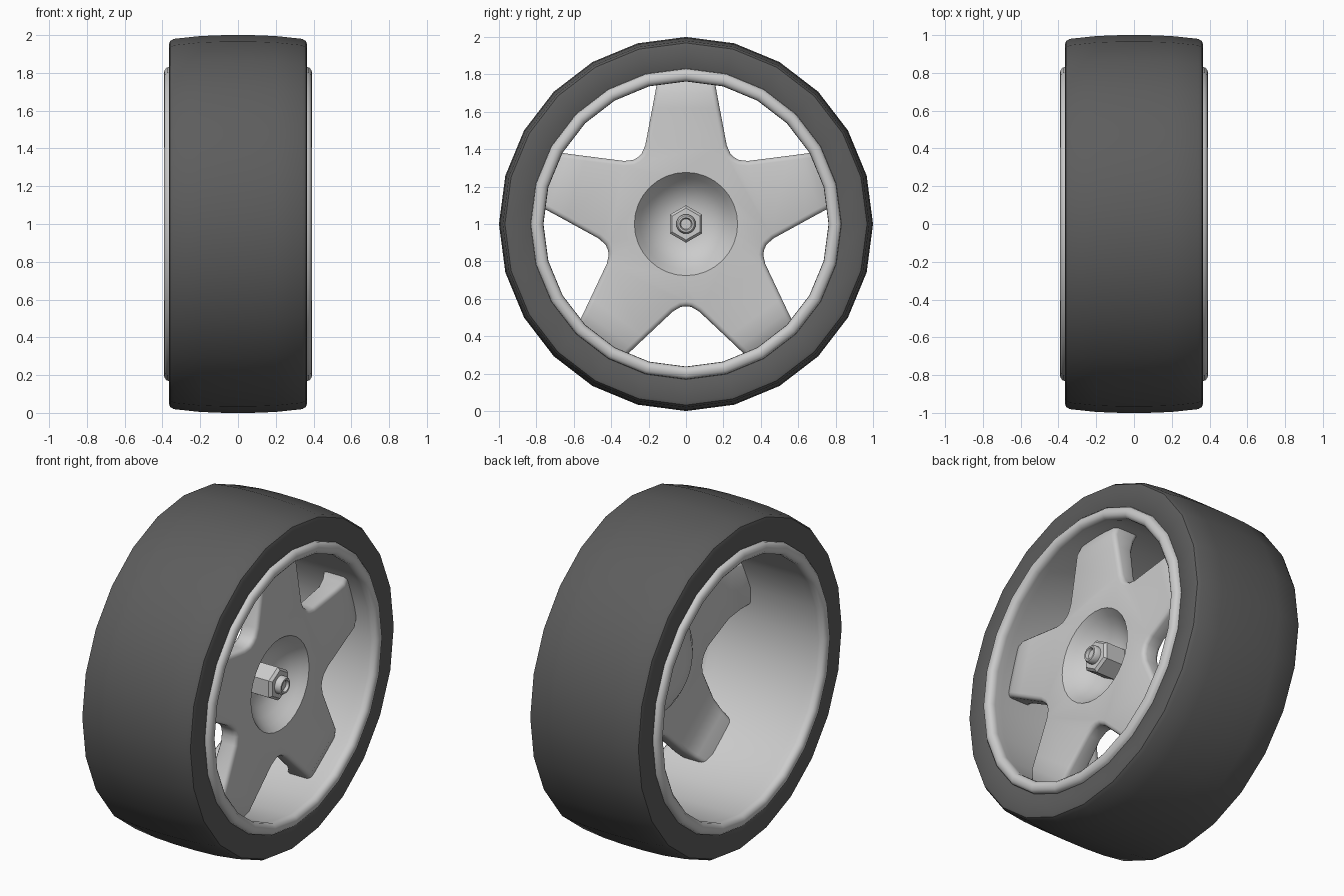
import bpy, bmesh, math

if "Cube" in bpy.data.objects:
    bpy.data.objects.remove(bpy.data.objects["Cube"])

DARK = bpy.data.materials.new("rubber")
DARK.diffuse_color = (0.11, 0.11, 0.11, 1)
DARK.use_nodes = True
DARK.node_tree.nodes["Principled BSDF"].inputs["Base Color"].default_value = DARK.diffuse_color


def finish(bm, name):
    bmesh.ops.remove_doubles(bm, verts=bm.verts, dist=1e-5)
    bmesh.ops.recalc_face_normals(bm, faces=bm.faces)
    me = bpy.data.meshes.new(name)
    bm.to_mesh(me)
    bm.free()
    ob = bpy.data.objects.new(name, me)
    bpy.context.collection.objects.link(ob)
    return ob


def smooth(ob, angle=35):
    bpy.ops.object.select_all(action='DESELECT')
    ob.select_set(True)
    bpy.context.view_layer.objects.active = ob
    bpy.ops.object.shade_smooth_by_angle(angle=math.radians(angle))


def lathe(name, profile, segs, closed=False):
    """Spin an (x, radius) profile about the wheel axle."""
    bm = bmesh.new()
    rings = []
    for i in range(segs):
        a = math.pi / 2 + math.tau * i / segs
        rings.append([bm.verts.new((x, r * math.cos(a), 1 + r * math.sin(a)))
                      for x, r in profile])
    n = len(profile)
    for i in range(segs):
        p, q = rings[i], rings[(i + 1) % segs]
        for j in range(n if closed else n - 1):
            k = (j + 1) % n
            bm.faces.new((p[j], p[k], q[k], q[j]))
    return finish(bm, name)


def mirrored(half):
    return half + [(-x, r) for x, r in reversed(half)]


# Tyre
tyre = lathe("tyre", mirrored([(0.34, 0.79), (0.36, 0.82), (0.366, 0.95), (0.36, 0.968),
                               (0.34, 0.98), (0.2, 0.995), (0.07, 1.0)]), 24, True)
tyre.data.materials.append(DARK)
smooth(tyre)

# Rim barrel with rolled lips on both sides
rim = lathe("rim", mirrored([(0.30, 0.77), (0.35, 0.762), (0.376, 0.764), (0.39, 0.78),
                             (0.393, 0.797), (0.388, 0.816), (0.376, 0.829), (0.355, 0.832),
                             (0.33, 0.80)]), 24, True)
smooth(rim, 50)

# Five-spoke star: (radial, sideways, front x, back x) for half a spoke
half = [(0.375, 0.238, 0.28, 0.17), (0.42, 0.218, 0.28, 0.17), (0.62, 0.18, 0.28, 0.16),
        (0.70, 0.165, 0.28, 0.13), (0.785, 0.15, 0.245, 0.08)]
notch = 0.44
front, back = [], []
bm = bmesh.new()
for k in range(5):
    a = math.pi / 2 + math.tau * k / 5
    h = math.radians(36)
    pts = [(notch * math.cos(h), -notch * math.sin(h), 0.28, 0.17)]
    pts += [(u, -v, f, b) for u, v, f, b in half] + half[::-1]
    for u, v, f, b in pts:
        y = u * math.cos(a) - v * math.sin(a)
        z = 1 + u * math.sin(a) + v * math.cos(a)
        front.append(bm.verts.new((f, y, z)))
        back.append(bm.verts.new((b, y, z)))
core = [11 * k + i for k in range(5) for i in (0, 1, 2, 3, 8, 9, 10)]
polys = [core]
for k in range(5):
    polys += [[11 * k + i for i in q] for q in ((3, 4, 7, 8), (4, 5, 6, 7))]
for p in polys:
    bm.faces.new([front[i] for i in p])
    bm.faces.new([back[i] for i in reversed(p)])
for i in range(55):
    j = (i + 1) % 55
    bm.faces.new((front[i], back[i], back[j], front[j]))
star = finish(bm, "spoke_star")

# Hub: bulge behind the star, bowl cut into its face
bulge = lathe("hub_bulge", [(0.08, 0), (0.085, 0.12), (0.11, 0.22), (0.15, 0.28),
                            (0.20, 0.31), (0.22, 0.31), (0.22, 0)], 32)
bowl = lathe("hub_bowl_cutter", [(0.135, 0), (0.14, 0.10), (0.162, 0.16), (0.20, 0.21),
                                 (0.24, 0.245), (0.27, 0.268), (0.285, 0.28),
                                 (0.33, 0.28), (0.33, 0)], 32)
bevel = star.modifiers.new("rounding", 'BEVEL')
bevel.width = 0.025
bevel.segments = 3
bevel.limit_method = 'ANGLE'
bevel.angle_limit = math.radians(50)
for helper, op in ((bulge, 'UNION'), (bowl, 'DIFFERENCE')):
    helper.hide_render = True
    m = star.modifiers.new(helper.name, 'BOOLEAN')
    m.operation = op
    m.solver = 'EXACT'
    m.object = helper
bpy.context.view_layer.update()
baked = bpy.data.meshes.new_from_object(
    star.evaluated_get(bpy.context.evaluated_depsgraph_get()))
star.modifiers.clear()
star.data = baked
for helper in (bulge, bowl):
    bpy.data.objects.remove(helper)
smooth(star, 40)

# Hex nut and hollow-ended bolt
nut = lathe("hub_nut", [(0.11, 0), (0.11, 0.1), (0.265, 0.1), (0.28, 0.085), (0.28, 0)], 6)
bolt = lathe("hub_bolt", [(0.27, 0.052), (0.305, 0.052), (0.317, 0.044), (0.317, 0.034),
                          (0.30, 0.028), (0.30, 0)], 20)
smooth(nut, 20)
smooth(bolt)
